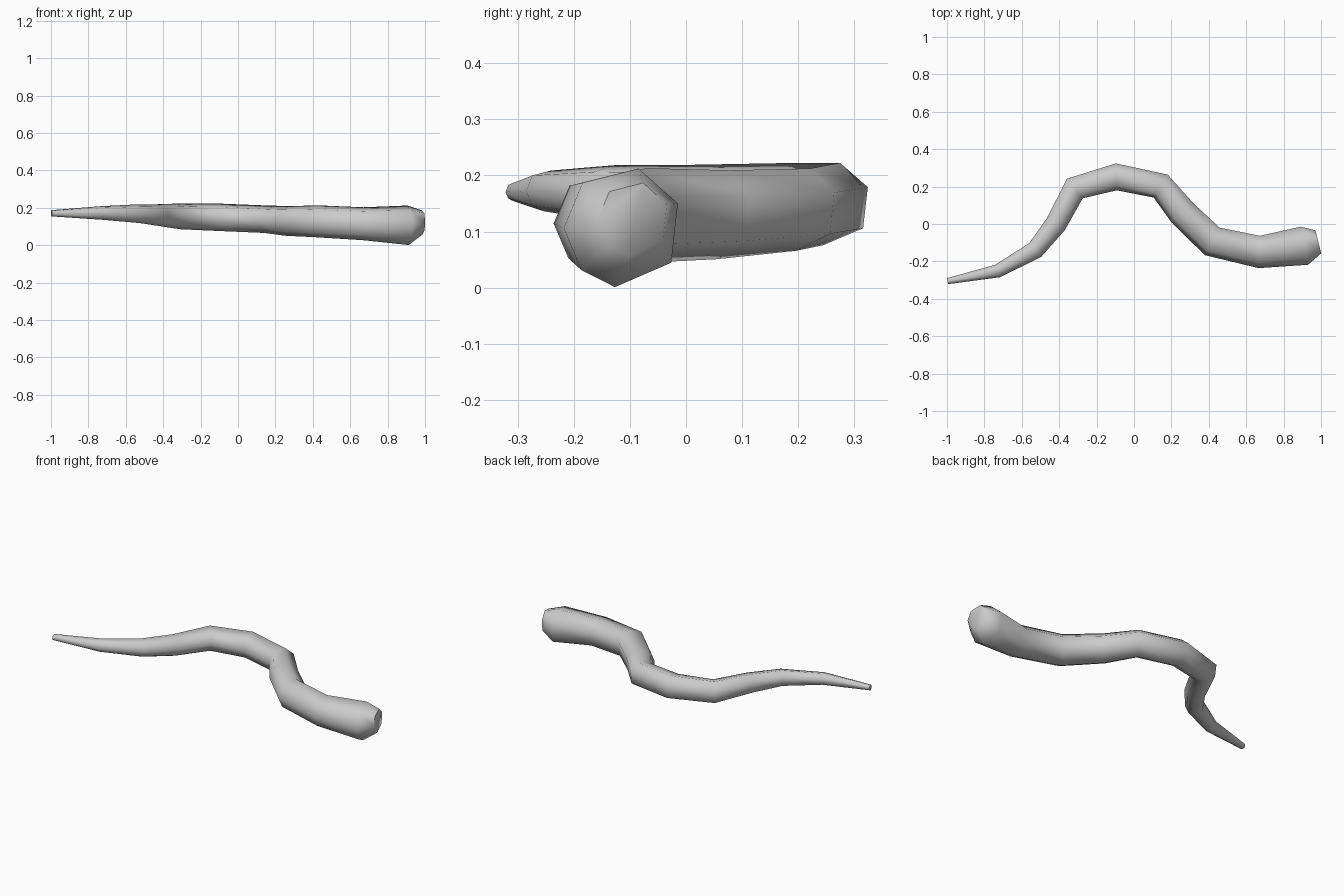
import bpy, bmesh
from math import radians, sin, cos
from mathutils import Vector

if "Cube" in bpy.data.objects:
    bpy.data.objects.remove(bpy.data.objects["Cube"])

# Centre line of the winding body: x, y, z, radius (thin tail to thick head)
PATH = [
    (-0.997, -0.305, 0.171, 0.017),
    (-0.73, -0.25, 0.173, 0.037),
    (-0.53, -0.138, 0.169, 0.051),
    (-0.42, 0.0, 0.161, 0.060),
    (-0.318, 0.192, 0.155, 0.070),
    (-0.095, 0.255, 0.150, 0.075),
    (0.145, 0.205, 0.140, 0.075),
    (0.26, 0.063, 0.131, 0.081),
    (0.42, -0.09, 0.129, 0.087),
    (0.67, -0.146, 0.116, 0.090),
    (0.91, -0.112, 0.108, 0.108),
    (0.985, -0.093, 0.123, 0.066),
]
# Slightly irregular seven-sided cross-section
ANGLES = [radians(a) for a in (23, 75, 133, 181, 225, 262, 324)]

bm = bmesh.new()
points = [Vector(p[:3]) for p in PATH]
last = len(points) - 1
rings = []
for i, (c, p) in enumerate(zip(points, PATH)):
    before = (c - points[i - 1]) if i > 0 else (points[1] - c)
    after = (points[i + 1] - c) if i < last else before
    before.z = after.z = 0
    t = (before.normalized() + after.normalized()).normalized()
    side = Vector((-t.y, t.x, 0))
    rings.append([bm.verts.new(c + p[3] * (cos(a) * side + sin(a) * Vector((0, 0, 1))))
                  for a in ANGLES])

# Skin between rings, then close tail and head
n = len(ANGLES)
for a, b in zip(rings, rings[1:]):
    for k in range(n):
        bm.faces.new((a[k], a[(k + 1) % n], b[(k + 1) % n], b[k]))
bm.faces.new(rings[0])
bm.faces.new(rings[-1])
bmesh.ops.recalc_face_normals(bm, faces=bm.faces)

mesh = bpy.data.meshes.new("winding_body")
bm.to_mesh(mesh)
bm.free()
body = bpy.data.objects.new("winding_body", mesh)
bpy.context.collection.objects.link(body)
bpy.context.view_layer.objects.active = body
body.select_set(True)
bpy.ops.object.shade_smooth_by_angle(angle=radians(65))
